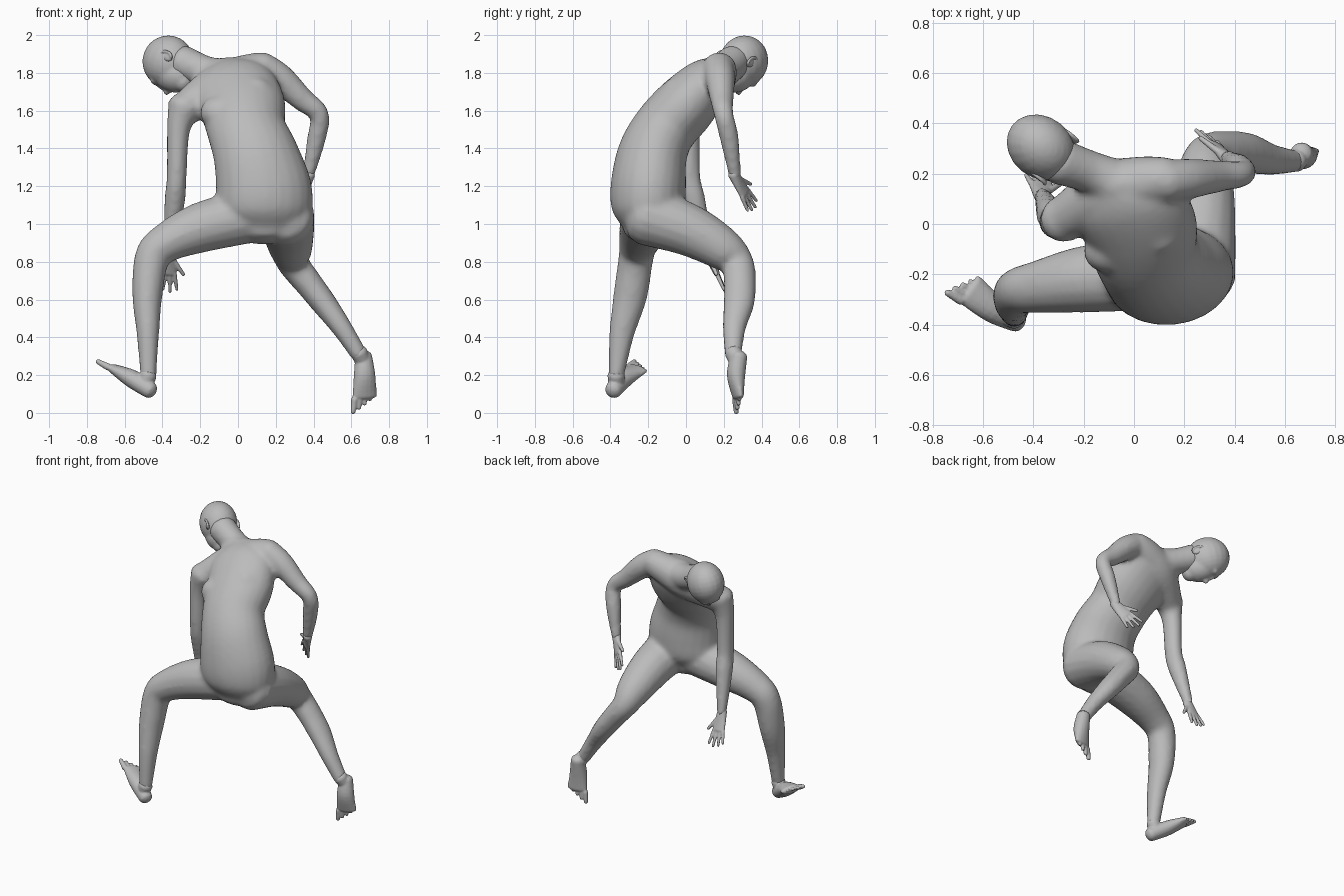
import bpy, bmesh, math
from mathutils import Vector

cube = bpy.data.objects.get("Cube")
if cube:
    bpy.data.objects.remove(cube)

skin = bpy.data.materials.new("matte grey")
skin.use_nodes = True
GREY = (0.5, 0.5, 0.5, 1)
skin.diffuse_color = GREY
skin.node_tree.nodes["Principled BSDF"].inputs["Base Color"].default_value = GREY


def spline(keys, steps=5):
    """Smooth curve through keys of (x, y, z, half width, half depth)."""
    pts = [Vector(k if len(k) == 5 else (*k, k[3])) for k in keys]
    pts = [pts[0]] + pts + [pts[-1]]
    out = []
    for a, b, c, d in zip(pts, pts[1:], pts[2:], pts[3:]):
        for i in range(steps):
            t = i / steps
            out.append(b + (c - a) * t / 2 + (2 * a - 5 * b + 4 * c - d) * t * t / 2
                       + (3 * b - a - 3 * c + d) * t ** 3 / 2)
    return out + [pts[-1]]


def loft(bm, keys, guide, guide_end=None, sides=16):
    """Round-ended limb; half width runs along the guide direction."""
    pts = spline(keys)
    last = len(pts) - 1
    g0, g1 = Vector(guide), Vector(guide_end or guide)
    rings = []
    for i, p in enumerate(pts):
        t = (pts[min(i + 1, last)].xyz - pts[max(i - 1, 0)].xyz).normalized()
        u = g0.lerp(g1, i / last)
        u = (u - t * u.dot(t)).normalized()
        v = t.cross(u)
        spots = [(0, 1)]
        if i in (0, last):
            turns = [math.radians(k) for k in (0, 30, 60, 80)]
            spots = [(math.sin(k) * min(p[3], p[4]) * 0.7, math.cos(k)) for k in turns]
            if i == 0:
                spots = [(-s, c) for s, c in reversed(spots)]
        for shift, size in spots:
            ring = []
            for k in range(sides):
                w = math.tau * k / sides
                off = u * p[3] * math.cos(w) + v * p[4] * math.sin(w)
                ring.append(bm.verts.new(p.xyz + t * shift + off * size))
            rings.append(ring)
    for r, s in zip(rings, rings[1:]):
        for k in range(sides):
            n = (k + 1) % sides
            bm.faces.new((r[k], r[n], s[n], s[k]))
    bm.faces.new(rings[0][::-1])
    bm.faces.new(rings[-1])


def ball(bm, centre, axes, radii):
    """Ellipsoid with radii along three given axes."""
    made = bmesh.ops.create_uvsphere(bm, u_segments=20, v_segments=14, radius=1)
    for vert in made["verts"]:
        off = Vector((0, 0, 0))
        for axis, r, c in zip(axes, radii, vert.co):
            off += axis * r * c
        vert.co = centre + off


def finish(bm, name, voxel, rounds):
    """Fuse the overlapping volumes into one smooth skin."""
    bmesh.ops.recalc_face_normals(bm, faces=bm.faces)
    mesh = bpy.data.meshes.new(name)
    bm.to_mesh(mesh)
    bm.free()
    mesh.materials.append(skin)
    ob = bpy.data.objects.new(name, mesh)
    bpy.context.collection.objects.link(ob)
    fuse = ob.modifiers.new("fuse", "REMESH")
    fuse.mode = "VOXEL"
    fuse.voxel_size = voxel
    fuse.use_smooth_shade = True
    soft = ob.modifiers.new("soften", "SMOOTH")
    soft.factor = 0.5
    soft.iterations = rounds


# Head axes: side, crown and face directions
side = Vector((-0.6, -0.78, 0.15)).normalized()
crown = Vector((-0.75, 0.6, 0.25))
crown = (crown - side * crown.dot(side)).normalized()
face = side.cross(crown)
axes = (side, crown, face)
skull = Vector((-0.37, 0.305, 1.86))


def on_head(s, c, f):
    return skull + side * s + crown * c + face * f


# Torso, limbs and neck as one skin
bm = bmesh.new()
X, Y = (1, 0, 0), (0, 1, 0)
loft(bm, [(0.14, -0.2, 0.99, 0.2, 0.14), (0.14, -0.2, 1.07, 0.25, 0.19),
          (0.135, -0.2, 1.19, 0.255, 0.2), (0.095, -0.18, 1.36, 0.228, 0.185),
          (0.045, -0.115, 1.5, 0.21, 0.17), (0.02, 0, 1.63, 0.23, 0.165),
          (-0.04, 0.1, 1.74, 0.22, 0.135), (-0.08, 0.17, 1.8, 0.12, 0.09)],
     X, (0.83, 0.35, 0.43), 24)
# shoulder girdle
loft(bm, [(-0.28, 0.02, 1.61, 0.09), (-0.1, 0.125, 1.73, 0.12),
          (0.03, 0.165, 1.79, 0.105), (0.13, 0.18, 1.825, 0.088)], Y)
# neck
nape = on_head(0, -0.09, -0.02)
loft(bm, [(-0.07, 0.16, 1.78, 0.1), (-0.17, 0.205, 1.805, 0.085), (*nape, 0.093)], Y)
# chest
for spot in ((-0.1, -0.11, 1.59), (0.09, -0.045, 1.69)):
    ball(bm, Vector(spot), [Vector(a) for a in (X, Y, (0, 0, 1))], (0.1, 0.085, 0.09))
# left arm
loft(bm, [(0.12, 0.17, 1.83, 0.085), (0.22, 0.18, 1.77, 0.08), (0.34, 0.19, 1.66, 0.063),
          (0.43, 0.2, 1.58, 0.052), (0.415, 0.23, 1.45, 0.05), (0.37, 0.26, 1.25, 0.032)], Y)
# right arm
loft(bm, [(-0.28, 0.02, 1.62, 0.095), (-0.315, 0.01, 1.5, 0.068, 0.062),
          (-0.325, 0.015, 1.25, 0.062, 0.053), (-0.335, 0.045, 1.12, 0.06, 0.055),
          (-0.365, 0.115, 0.85, 0.032)], Y)
# left leg
loft(bm, [(0.25, -0.21, 1.04, 0.155), (0.265, 0.01, 0.97, 0.14), (0.28, 0.19, 0.87, 0.115),
          (0.295, 0.27, 0.79, 0.09, 0.085), (0.37, 0.285, 0.69, 0.085, 0.075),
          (0.455, 0.28, 0.58, 0.082, 0.068), (0.55, 0.255, 0.45, 0.062, 0.055),
          (0.64, 0.25, 0.31, 0.045)], Y)
# right leg
loft(bm, [(0.04, -0.2, 1.04, 0.145), (-0.2, -0.22, 0.98, 0.133), (-0.38, -0.25, 0.9, 0.105),
          (-0.455, -0.265, 0.82, 0.093), (-0.48, -0.295, 0.62, 0.09, 0.08),
          (-0.477, -0.34, 0.42, 0.067, 0.06), (-0.475, -0.37, 0.19, 0.042)], Y)
finish(bm, "body", 0.016, 5)

# Head with jaw, nose, brow and lips
bm = bmesh.new()
ball(bm, skull, axes, (0.122, 0.145, 0.138))
ball(bm, on_head(0, -0.06, 0.052), axes, (0.092, 0.12, 0.097))
ball(bm, on_head(0, -0.14, 0.075), axes, (0.055, 0.05, 0.055))
ball(bm, on_head(0, -0.05, 0.146), axes, (0.018, 0.022, 0.028))
ball(bm, on_head(0, -0.02, 0.138), axes, (0.012, 0.04, 0.018))
ball(bm, on_head(0, -0.1, 0.132), axes, (0.032, 0.015, 0.015))
ball(bm, on_head(0, 0.02, 0.122), axes, (0.07, 0.02, 0.02))
finish(bm, "head", 0.009, 4)

# Ears: a rim around a thin shell
for sign, label in ((1, "right"), (-1, "left")):
    bm = bmesh.new()
    ball(bm, on_head(sign * 0.1, -0.065, -0.025), axes, (0.012, 0.036, 0.022))
    rim = []
    for k in range(8):
        w = math.radians(-100 - k * 30)
        rim.append((*on_head(sign * 0.108, -0.06 + 0.038 * math.sin(w),
                             -0.028 + 0.025 * math.cos(w)), 0.008))
    loft(bm, rim, side, sides=8)
    finish(bm, label + "_ear", 0.005, 2)


def digit(bm, start, way, length, r, guide):
    keys = [(*(start + way * length * k), r * (1 - 0.3 * k)) for k in (0, 0.5, 1)]
    loft(bm, keys, guide, sides=8)


def hand(name, wrist, tip, spread):
    """Palm, four spread fingers and a thumb on the negative spread side."""
    wrist, d, a = Vector(wrist), Vector(tip) - Vector(wrist), Vector(spread)
    d.normalize()
    a = (a - d * a.dot(d)).normalized()
    bm = bmesh.new()
    loft(bm, [(*(wrist - d * 0.02), 0.032, 0.03), (*(wrist + d * 0.05), 0.042, 0.021),
              (*(wrist + d * 0.11), 0.047, 0.017)], a)
    for k, length in zip((-1.5, -0.5, 0.5, 1.5), (0.095, 0.11, 0.1, 0.08)):
        digit(bm, wrist + d * 0.11 + a * k * 0.024, (d + a * k * 0.14).normalized(),
              length, 0.013, a)
    digit(bm, wrist + d * 0.04 - a * 0.03, (d - a * 0.75).normalized(), 0.09, 0.015, a)
    finish(bm, name, 0.006, 2)


hand("left_hand", (0.37, 0.26, 1.25), (0.27, 0.37, 1.06), (0.77, -0.43, -0.48))
hand("right_hand", (-0.365, 0.115, 0.84), (-0.38, 0.21, 0.64), (-0.97, 0, 0.1))


def foot(name, ankle, heel, mid, front, across):
    """Heel-to-ball wedge with an ankle and five toes, big toe first."""
    heel, mid, front, a = Vector(heel), Vector(mid), Vector(front), Vector(across).normalized()
    d = (front - mid).normalized()
    bm = bmesh.new()
    loft(bm, [(*heel, 0.045, 0.045), (*mid, 0.058, 0.048), (*front, 0.066, 0.027)], a)
    loft(bm, [(*ankle, 0.046), (*heel.lerp(mid, 0.35), 0.042)], a)
    for k in range(5):
        start = front + a * (k - 2) * 0.027 - d * 0.012 * (k - 1)
        way = (d + a * (k - 2) * 0.07).normalized()
        digit(bm, start, way, 0.07 - 0.007 * k, 0.02 - 0.0018 * k, a)
    finish(bm, name, 0.006, 3)


foot("left_foot", (0.64, 0.25, 0.32), (0.665, 0.28, 0.3), (0.67, 0.265, 0.2),
     (0.67, 0.275, 0.09), (0.95, 0.25, 0.1))
foot("right_foot", (-0.475, -0.37, 0.2), (-0.465, -0.385, 0.12), (-0.56, -0.335, 0.18),
     (-0.65, -0.265, 0.23), (0.53, 0.83, -0.15))
